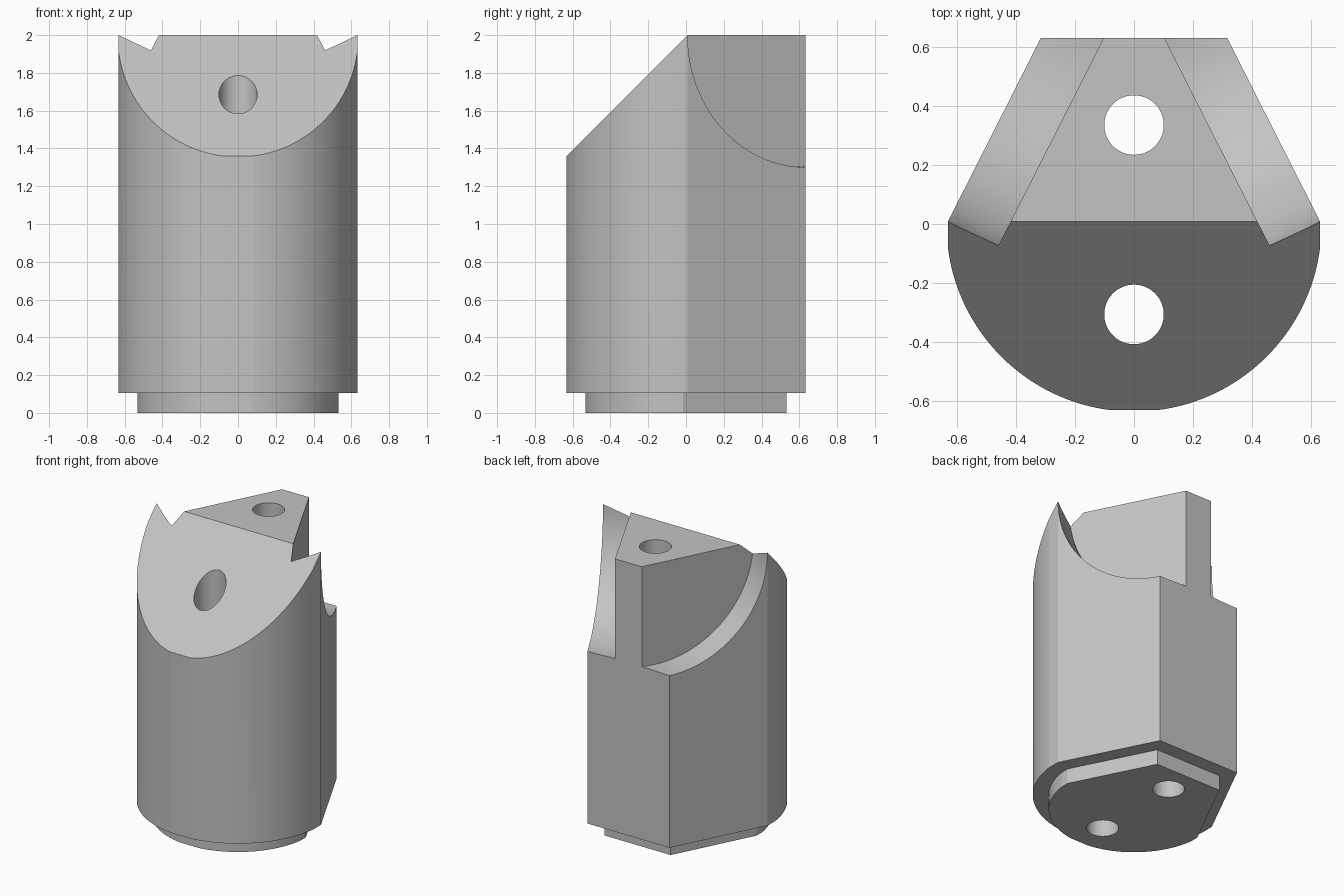
import bpy, bmesh, math
from mathutils import Vector

cube = bpy.data.objects.get("Cube")
if cube:
    bpy.data.objects.remove(cube, do_unlink=True)

HALF = 0.632          # half width of the block
SHOULDER = 0.008      # y where the slanted sides begin
NORMAL = Vector((HALF - SHOULDER, HALF / 2, 0)).normalized()  # slanted side

grey = bpy.data.materials.new("light grey")
grey.use_nodes = True
grey.diffuse_color = (0.55, 0.55, 0.55, 1)
grey.node_tree.nodes["Principled BSDF"].inputs["Base Color"].default_value = grey.diffuse_color


def make_object(name, bm):
    bmesh.ops.recalc_face_normals(bm, faces=bm.faces)
    mesh = bpy.data.meshes.new(name)
    bm.to_mesh(mesh)
    bm.free()
    mesh.materials.append(grey)
    obj = bpy.data.objects.new(name, mesh)
    bpy.context.collection.objects.link(obj)
    return obj


def outline(inset):
    """Round front trimmed by a square, with slanted sides to a narrow back."""
    half, radius = HALF - inset, HALF + 0.005 - inset
    trim = math.acos(half / radius)
    reach = NORMAL.dot(Vector((HALF, SHOULDER, 0))) - inset
    right = [(half, (reach - NORMAL.x * half) / NORMAL.y),
             ((reach - NORMAL.y * half) / NORMAL.x, half)]
    steps = 32
    arc = [trim + (math.pi / 2 - 2 * trim) * i / steps for i in range(steps + 1)]
    front = [(radius * math.cos(a), -radius * math.sin(a)) for a in reversed(arc)]
    half_side = front + right
    return half_side + [(-x, y) for x, y in reversed(half_side)]


def prism(name, inset, bottom, top):
    bm = bmesh.new()
    face = bm.faces.new([bm.verts.new((x, y, bottom)) for x, y in outline(inset)])
    walls = bmesh.ops.extrude_face_region(bm, geom=[face])
    verts = [v for v in walls["geom"] if isinstance(v, bmesh.types.BMVert)]
    bmesh.ops.translate(bm, verts=verts, vec=(0, 0, top - bottom))
    return make_object(name, bm)


def cylinder(name, radius, depth, centre, axis):
    bm = bmesh.new()
    bmesh.ops.create_cone(bm, cap_ends=True, segments=96, radius1=radius,
                          radius2=radius, depth=depth)
    turn = Vector((0, 0, 1)).rotation_difference(axis).to_matrix()
    bmesh.ops.rotate(bm, verts=bm.verts, matrix=turn, cent=(0, 0, 0))
    bmesh.ops.translate(bm, verts=bm.verts, vec=centre)
    obj = make_object(name, bm)
    obj.hide_render = True
    return obj


def cut(target, cutter):
    bpy.context.view_layer.objects.active = target
    mod = target.modifiers.new("cut", "BOOLEAN")
    mod.operation, mod.solver, mod.object = "DIFFERENCE", "EXACT", cutter
    bpy.ops.object.modifier_apply(modifier=mod.name)


# Main block and recessed foot
block = prism("block", 0, 0.105, 2)
foot = prism("foot", 0.1, 0, 0.105)

# Sloped front cut at 45 degrees
bm = bmesh.new()
bm.from_mesh(block.data)
result = bmesh.ops.bisect_plane(bm, geom=bm.verts[:] + bm.edges[:] + bm.faces[:],
                                plane_co=(0, SHOULDER, 2), plane_no=(0, -1, 1),
                                clear_outer=True)
rim = [e for e in bm.edges if e.is_boundary]
bmesh.ops.holes_fill(bm, edges=rim)
bmesh.ops.recalc_face_normals(bm, faces=bm.faces)
bm.to_mesh(block.data)
bm.free()

cutters = []
# Rounded recesses in the slanted sides
for side in (1, -1):
    axis = Vector((side * NORMAL.x, NORMAL.y, 0))
    corner = Vector((side * HALF / 2, HALF, 2))
    recess = cylinder("recess_cutter", 0.699, 0.59, corner + axis * 0.105, axis)
    cut(block, recess)
    cutters.append(recess)

# Two vertical through holes
for y in (0.336, -0.307):
    drill = cylinder("hole_cutter", 0.101, 5, Vector((0, y, 1)), Vector((0, 0, 1)))
    cut(block, drill)
    cut(foot, drill)
    cutters.append(drill)

for cutter in cutters:
    bpy.data.objects.remove(cutter, do_unlink=True)

# Smooth curves, crisp edges
for obj in (block, foot):
    bpy.ops.object.select_all(action="DESELECT")
    obj.select_set(True)
    bpy.context.view_layer.objects.active = obj
    bpy.ops.object.shade_smooth_by_angle(angle=math.radians(5))
